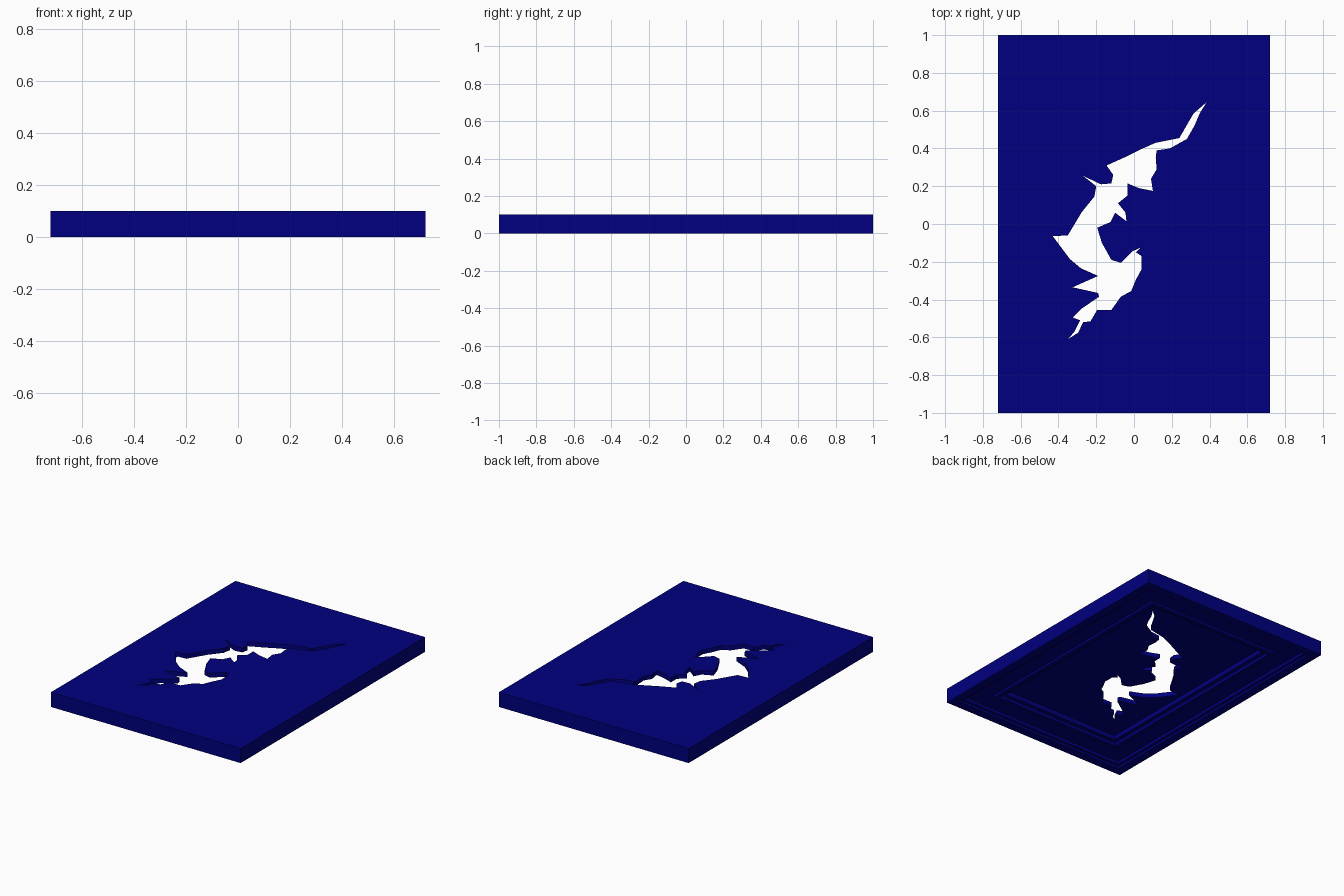
import bpy, bmesh

if "Cube" in bpy.data.objects:
    bpy.data.objects.remove(bpy.data.objects["Cube"])

W, L, T = 0.72, 1.0, 0.10   # half width, half length, thickness

# Jagged opening, clockwise from the upper tip
OPENING = [
    (.385, .645), (.35, .59), (.32, .52), (.28, .45), (.19, .40), (.12, .39), (.115, .35),
    (.12, .29), (.09, .24), (.10, .175), (.025, .19), (-.035, .215), (-.035, .15),
    (-.085, .11), (-.045, .06), (-.04, .015), (-.10, .06), (-.125, .01), (-.195, -.02),
    (-.17, -.10), (-.12, -.19), (-.07, -.205), (-.01, -.145), (.035, -.125), (.01, -.15),
    (.04, -.17), (.04, -.24), (.01, -.295), (-.015, -.355), (-.07, -.385), (-.12, -.455),
    (-.195, -.455), (-.23, -.515), (-.27, -.52), (-.295, -.575), (-.35, -.61),
    (-.315, -.57), (-.285, -.51), (-.325, -.495), (-.28, -.45), (-.185, -.385),
    (-.19, -.365), (-.325, -.335), (-.19, -.275), (-.28, -.235), (-.34, -.185),
    (-.43, -.065), (-.35, -.06), (-.275, .065), (-.21, .145), (-.20, .20), (-.27, .255),
    (-.175, .21), (-.12, .215), (-.11, .26), (-.145, .31), (-.045, .355), (.035, .395),
    (.115, .43), (.24, .455), (.315, .585)]

# Underside profile as (inset from the edge, height): rim, recess, ridge, stepped centre
PROFILE = [(0, T), (0, 0), (.06, 0), (.06, .015), (.08, .015), (.08, .035),
           (.21, .035), (.21, .02), (.24, .02), (.24, .04), (.27, .04), (.27, .07)]


def make_object(name, bm):
    bmesh.ops.recalc_face_normals(bm, faces=bm.faces)
    mesh = bpy.data.meshes.new(name)
    bm.to_mesh(mesh)
    bm.free()
    obj = bpy.data.objects.new(name, mesh)
    bpy.context.collection.objects.link(obj)
    return obj


# Panel: rectangular rings following the profile, closed above and in the centre
bm = bmesh.new()
rings = [[bm.verts.new((sx * (W - d), sy * (L - d), z))
          for sx, sy in ((-1, -1), (1, -1), (1, 1), (-1, 1))] for d, z in PROFILE]
for a, b in zip(rings, rings[1:]):
    for i in range(4):
        j = (i + 1) % 4
        bm.faces.new((a[i], a[j], b[j], b[i]))
bm.faces.new(rings[0])
bm.faces.new(rings[-1])
panel = make_object("panel", bm)

# Cutter for the jagged opening
bm = bmesh.new()
face = bm.faces.new([bm.verts.new((x, y, -0.1)) for x, y in OPENING])
ext = bmesh.ops.extrude_face_region(bm, geom=[face])
top = [v for v in ext["geom"] if isinstance(v, bmesh.types.BMVert)]
bmesh.ops.translate(bm, verts=top, vec=(0, 0, 0.3))
cutter = make_object("opening_cutter", bm)
cutter.hide_render = True
cutter.display_type = 'WIRE'

cut = panel.modifiers.new("opening", 'BOOLEAN')
cut.operation = 'DIFFERENCE'
cut.solver = 'EXACT'
cut.object = cutter

# Navy finish
navy = bpy.data.materials.new("navy")
navy.diffuse_color = (0.0, 0.0, 0.215, 1)
navy.use_nodes = True
navy.node_tree.nodes["Principled BSDF"].inputs["Base Color"].default_value = navy.diffuse_color
panel.data.materials.append(navy)
